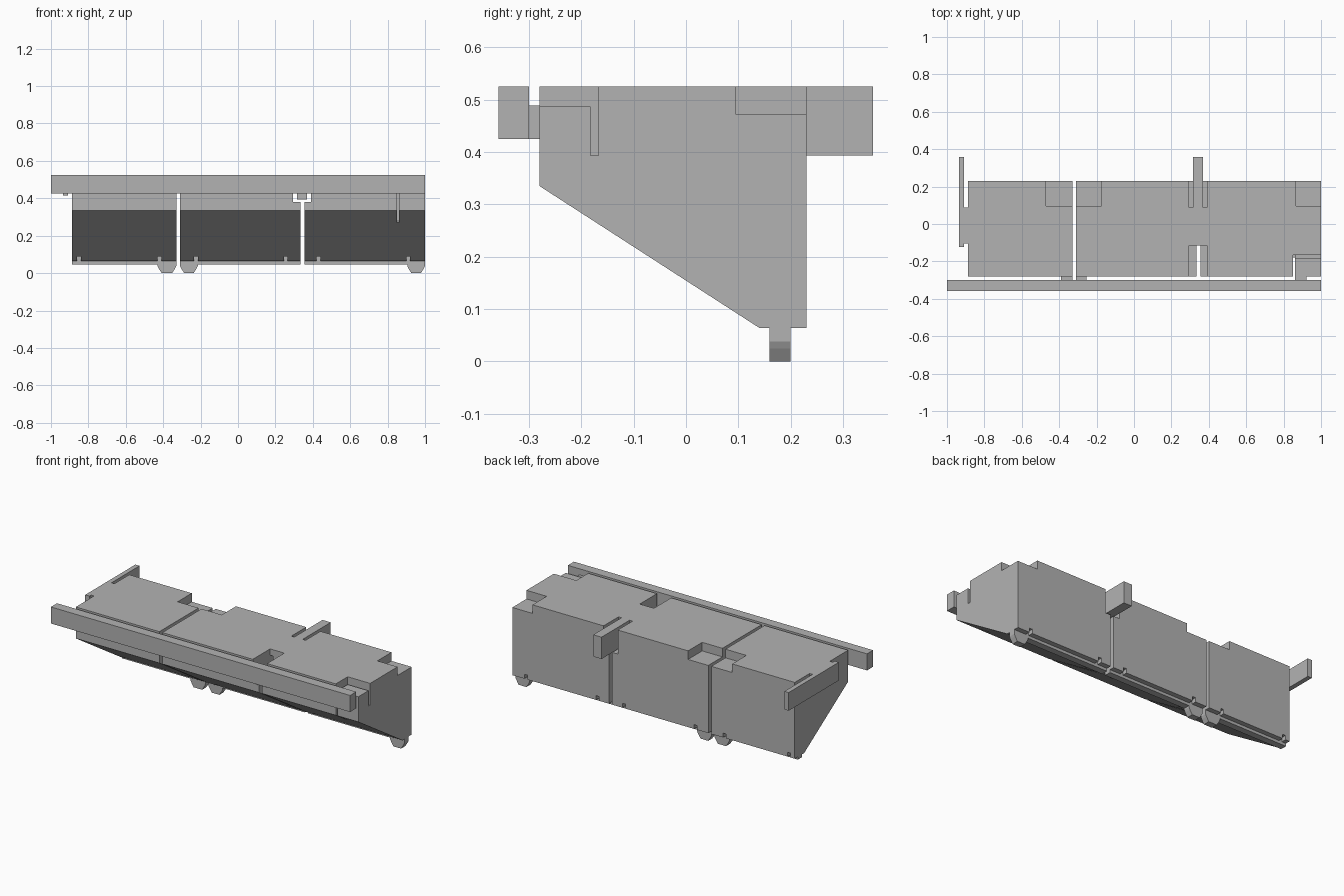
import bpy
import bmesh

if "Cube" in bpy.data.objects:
    bpy.data.objects.remove(bpy.data.objects["Cube"], do_unlink=True)

grey = bpy.data.materials.new("plain_grey")
grey.use_nodes = True
colour = (0.45, 0.45, 0.45, 1)
grey.diffuse_color = colour
grey.node_tree.nodes["Principled BSDF"].inputs["Base Color"].default_value = colour


def prism(name, corners, step):
    """Extrude a flat polygon along a vector."""
    bm = bmesh.new()
    face = bm.faces.new([bm.verts.new(c) for c in corners])
    ext = bmesh.ops.extrude_face_region(bm, geom=[face])
    moved = [v for v in ext["geom"] if isinstance(v, bmesh.types.BMVert)]
    bmesh.ops.translate(bm, verts=moved, vec=step)
    bmesh.ops.recalc_face_normals(bm, faces=bm.faces)
    mesh = bpy.data.meshes.new(name)
    bm.to_mesh(mesh)
    bm.free()
    mesh.materials.append(grey)
    ob = bpy.data.objects.new(name, mesh)
    bpy.context.collection.objects.link(ob)
    return ob


def box(name, x, y, z):
    base = [(x[0], y[0], z[0]), (x[1], y[0], z[0]), (x[1], y[1], z[0]), (x[0], y[1], z[0])]
    return prism(name, base, (0, 0, z[1] - z[0]))


def cut(ob, x, y, z):
    """Subtract a box from an object and discard the cutter."""
    cutter = box("cutter", x, y, z)
    cutter.hide_render = True
    mod = ob.modifiers.new("cut", "BOOLEAN")
    mod.operation = "DIFFERENCE"
    mod.solver = "EXACT"
    mod.object = cutter
    bpy.context.view_layer.objects.active = ob
    bpy.ops.object.modifier_apply(modifier=mod.name)
    bpy.data.objects.remove(cutter, do_unlink=True)


TOP = 0.525
PROFILE = [(-0.28, TOP), (0.23, TOP), (0.23, 0.064), (0.14, 0.064), (-0.28, 0.335)]
FLANGE_Y = (0.16, 0.2)

# Body sections: wedge prisms with a thin flange beneath
spans = {"left_side_section": (0.355, 1.0),
         "middle_section": (-0.31, 0.335),
         "right_side_section": (-0.888, -0.33)}
notches = {"left_side_section": (0.43, 0.91),
           "middle_section": (-0.225, 0.255),
           "right_side_section": (-0.85, -0.42)}
bodies = {}
for name, (a, b) in spans.items():
    ob = prism(name, [(a, y, z) for y, z in PROFILE], (b - a, 0, 0))
    bodies[name] = ob
    # Small relief notches on both sides of the flange
    for x in notches[name]:
        for y in ((0.05, FLANGE_Y[0]), (FLANGE_Y[1], 0.3)):
            cut(ob, (x - 0.01, x + 0.01), y, (0, 0.09))
    box(name + "_flange", (a, b), FLANGE_Y, (0.047, 0.066))

left, middle, right = (bodies[n] for n in spans)

# Tunnel around the centre arm
for ob in (left, middle):
    cut(ob, (0.295, 0.39), (-0.4, 0.4), (0.38, 0.6))

# Rear top recesses
for ob in (middle, right):
    cut(ob, (-0.47, -0.175), (0.095, 0.4), (0.473, 0.6))
cut(left, (0.865, 1.1), (0.095, 0.4), (0.473, 0.6))

# Front corner recess with slits round its tongue
cut(left, (0.85, 1.1), (-0.4, -0.167), (0.487, 0.6))
cut(left, (0.85, 0.861), (-0.4, -0.167), (0.27, 0.6))
cut(left, (0.85, 1.1), (-0.183, -0.167), (0.393, 0.6))

# Front beam and the tabs joining it to the body
box("front_beam", (-1, 1), (-0.358, -0.3), (0.425, TOP))
for name, x in (("right_beam_tab", (-0.39, -0.33)),
                ("middle_beam_tab", (-0.31, -0.255)),
                ("left_beam_tab", (0.861, 0.922))):
    box(name, x, (-0.301, -0.279), (0.425, 0.489))

# Rear arms and their bridges
box("centre_arm", (0.315, 0.37), (-0.115, 0.357), (0.393, TOP))
box("centre_bridge", (0.295, 0.39), (-0.115, 0.088), (0.487, TOP))
box("side_arm", (-0.936, -0.908), (-0.122, 0.357), (0.415, TOP))
box("side_bridge", (-0.909, -0.887), (-0.105, 0.088), (0.487, TOP))

# Tapered feet
for name, a, b in (("right_foot", -0.43, -0.33), ("middle_foot", -0.31, -0.215),
                   ("left_foot", 0.905, 1.0)):
    outline = [(a, 0.065), (a, 0.038), (a + 0.006, 0.025), (a + 0.022, 0),
               (b - 0.022, 0), (b - 0.006, 0.025), (b, 0.038), (b, 0.065)]
    prism(name, [(x, FLANGE_Y[0], z) for x, z in outline], (0, FLANGE_Y[1] - FLANGE_Y[0], 0))
